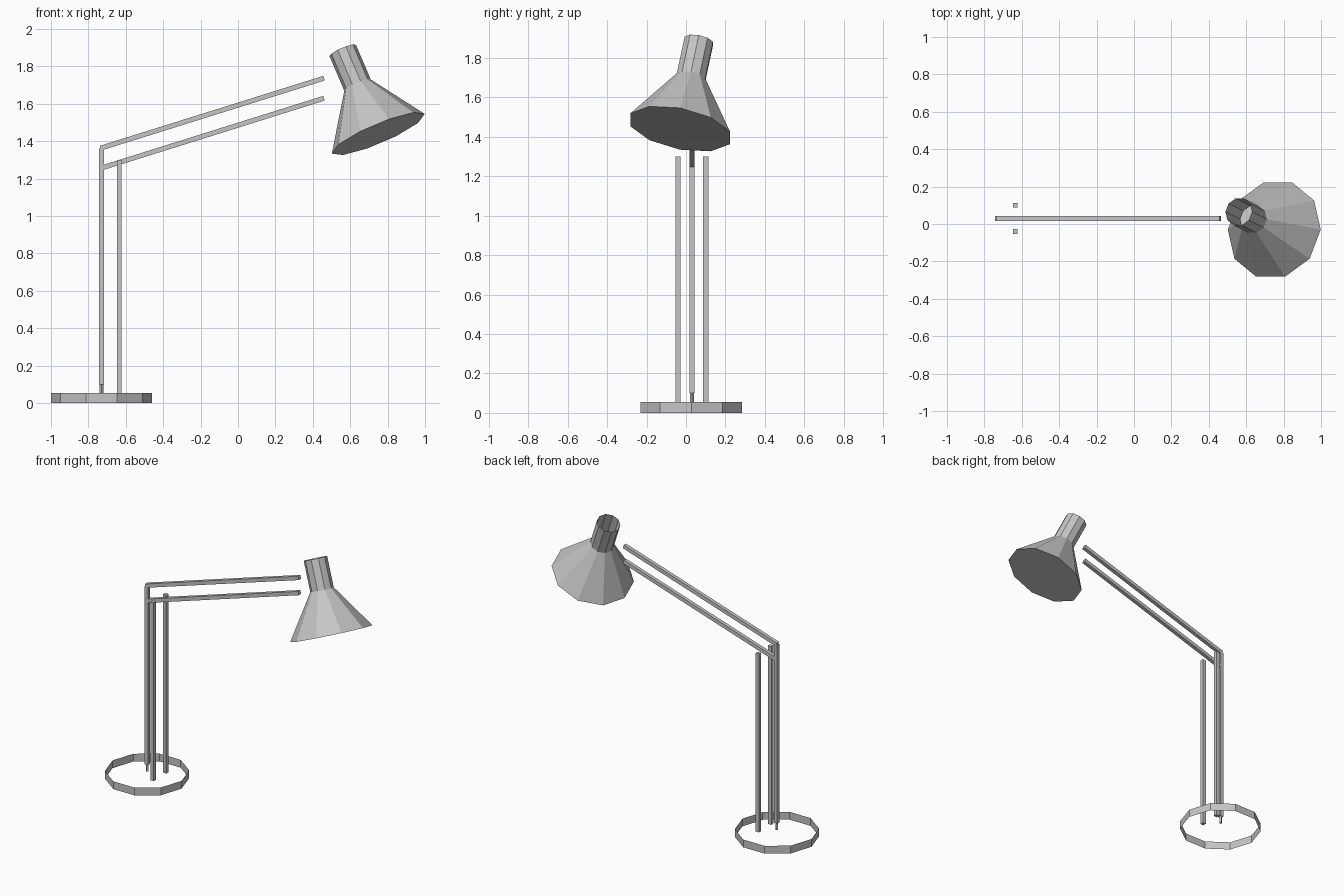
import bpy, bmesh, math
from mathutils import Vector, Matrix

if "Cube" in bpy.data.objects:
    bpy.data.objects.remove(bpy.data.objects["Cube"], do_unlink=True)

# Single painted metal colour
metal = bpy.data.materials.new("grey_metal")
metal.use_nodes = True
grey = (0.56, 0.56, 0.56, 1)
metal.diffuse_color = grey
metal.node_tree.nodes["Principled BSDF"].inputs["Base Color"].default_value = grey

SIDES = 10


def finish(name, bm):
    bmesh.ops.recalc_face_normals(bm, faces=bm.faces)
    mesh = bpy.data.meshes.new(name)
    bm.to_mesh(mesh)
    bm.free()
    mesh.materials.append(metal)
    obj = bpy.data.objects.new(name, mesh)
    bpy.context.collection.objects.link(obj)
    return obj


def bar(name, start, end, width, twist=0):
    """Square bar between two points."""
    a, b = Vector(start), Vector(end)
    d = (b - a).normalized()
    side = Vector((0, 1, 0))
    frame = Matrix((side.cross(d), side, d)).transposed().to_4x4()
    bm = bmesh.new()
    bmesh.ops.create_cube(bm, size=1)
    scale = Matrix.Diagonal((width, width, (b - a).length, 1))
    spin = Matrix.Rotation(twist, 4, "Z")
    bm.transform(Matrix.Translation((a + b) / 2) @ frame @ spin @ scale)
    return finish(name, bm)


def lathe(name, origin, axis, profile, cap_end=False):
    """Faceted open shell of (distance, radius) rings along an axis."""
    d = Vector(axis).normalized()
    v = d.cross(Vector((1, 0, 0)) if abs(d.x) < 1e-6 else Vector((-d.z, 0, d.x))).normalized()
    u = v.cross(d)
    bm = bmesh.new()
    rings = []
    for dist, r in profile:
        ring = []
        for i in range(SIDES):
            t = math.tau * i / SIDES
            ring.append(bm.verts.new(Vector(origin) + d * dist + (u * math.cos(t) + v * math.sin(t)) * r))
        rings.append(ring)
    for lo, hi in zip(rings, rings[1:]):
        for i in range(SIDES):
            j = (i + 1) % SIDES
            bm.faces.new((lo[i], lo[j], hi[j], hi[i]))
    if cap_end:
        bm.faces.new(rings[-1])
    return finish(name, bm)


# Base: thin open ring
lathe("base_ring", (-0.73, 0.027, 0), (0, 0, 1), [(0, 0.27), (0.055, 0.27)])

# Uprights
W = 0.026
bar("main_post", (-0.73, 0.03, 0.1), (-0.73, 0.03, 1.36), W)
bar("post_pin", (-0.73, 0.03, 0.05), (-0.73, 0.03, 0.1), 0.014, math.pi / 4)
for name, y in (("front_post", -0.04), ("back_post", 0.1)):
    bar(name, (-0.635, y, 0.04), (-0.635, y, 1.3), W)

# Parallel arms
bar("upper_arm", (-0.735, 0.03, 1.363), (0.46, 0.03, 1.737), W)
bar("lower_arm", (-0.72, 0.03, 1.26), (0.46, 0.03, 1.63), W)

# Lamp head: open neck flaring into a closed shade
lathe("lamp_shade", (0.56, 0.065, 1.885), (0.19, -0.095, -0.445),
      [(0, 0.077), (0.205, 0.077), (0.493, 0.27)], cap_end=True)
